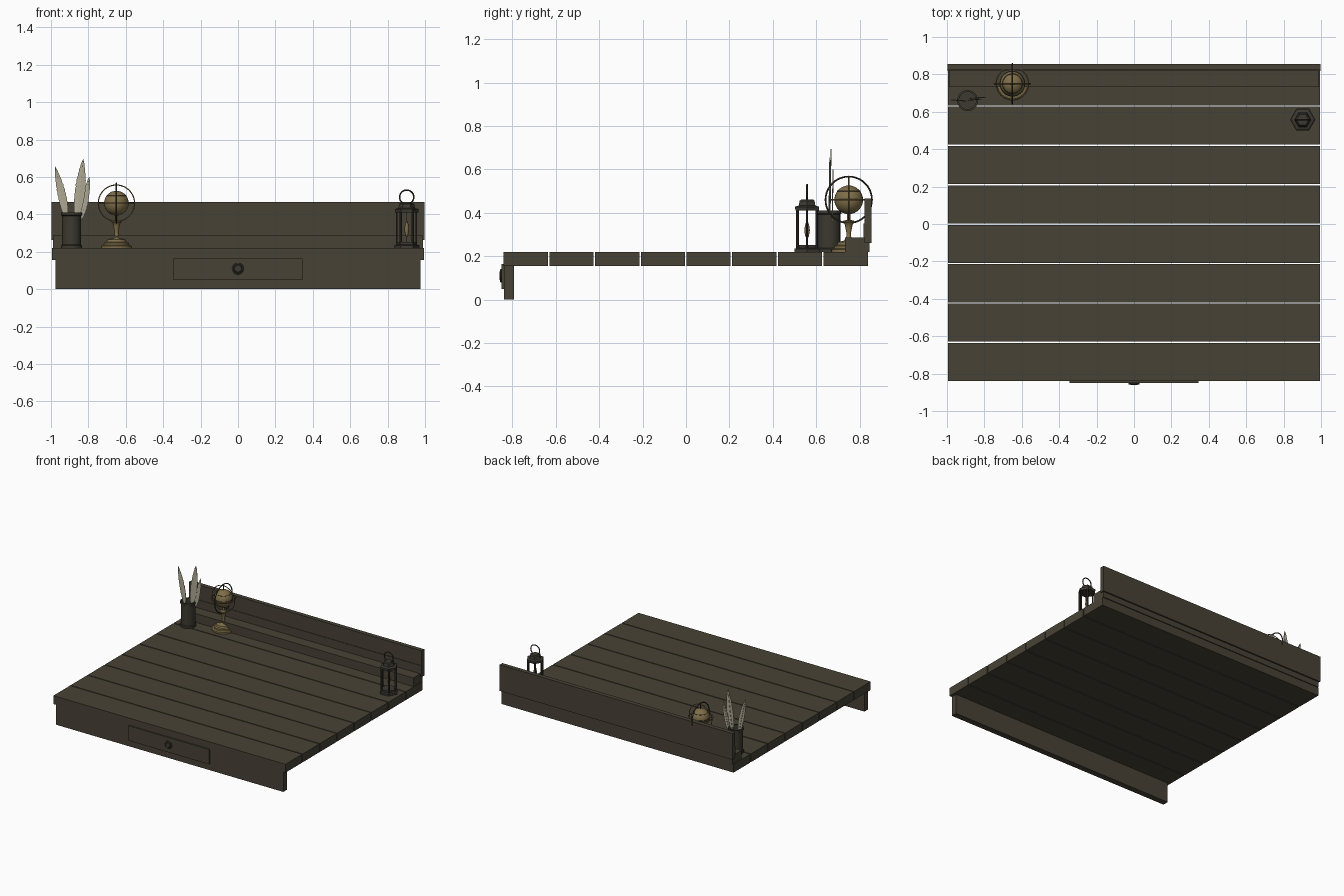
import bpy, bmesh, math
from mathutils import Vector

if "Cube" in bpy.data.objects:
    bpy.data.objects.remove(bpy.data.objects["Cube"])


def material(name, rgb):
    m = bpy.data.materials.new(name)
    m.diffuse_color = (*rgb, 1)
    m.use_nodes = True
    m.node_tree.nodes["Principled BSDF"].inputs["Base Color"].default_value = m.diffuse_color
    return m


WOOD = material("dark wood", (0.064, 0.055, 0.037))
IRON = material("dark iron", (0.045, 0.041, 0.030))
BRASS = material("aged brass", (0.21, 0.155, 0.065))
QUILL = material("pale feather", (0.42, 0.39, 0.29))


def finish(bm, name, mat, smooth=False):
    bmesh.ops.recalc_face_normals(bm, faces=bm.faces[:])
    me = bpy.data.meshes.new(name)
    bm.to_mesh(me)
    bm.free()
    ob = bpy.data.objects.new(name, me)
    bpy.context.collection.objects.link(ob)
    me.materials.append(mat)
    if smooth:
        bpy.ops.object.select_all(action='DESELECT')
        bpy.context.view_layer.objects.active = ob
        ob.select_set(True)
        bpy.ops.object.shade_smooth_by_angle(angle=math.radians(40))
    return ob


def box(name, x0, x1, y0, y1, z0, z1, mat=WOOD):
    bm = bmesh.new()
    bmesh.ops.create_cube(bm, size=1)
    for v in bm.verts:
        v.co = Vector(((x0 + x1) / 2 + v.co.x * (x1 - x0),
                       (y0 + y1) / 2 + v.co.y * (y1 - y0),
                       (z0 + z1) / 2 + v.co.z * (z1 - z0)))
    return finish(bm, name, mat)


def lathe(name, centre, profile, mat, n=24, axis='Z', smooth=True):
    """Turn (radius, height) points about an axis through centre."""
    bm = bmesh.new()
    rings = []
    for r, h in profile:
        ring = []
        for i in range(n):
            a = 2 * math.pi * i / n
            p = (r * math.cos(a), r * math.sin(a), h)
            if axis == 'Y':
                p = (p[0], h, p[1])
            elif axis == 'X':
                p = (h, p[0], p[1])
            ring.append(bm.verts.new(Vector(centre) + Vector(p)))
        rings.append(ring)
    for a, b in zip(rings, rings[1:]):
        for i in range(n):
            bm.faces.new((a[i], a[(i + 1) % n], b[(i + 1) % n], b[i]))
    bm.faces.new(rings[0])
    bm.faces.new(rings[-1])
    return finish(bm, name, mat, smooth)


def hoop(name, centre, r, t, axis, mat, n=40, m=8):
    """Ring of radius r and thickness t around the given axis."""
    bm = bmesh.new()
    grid = []
    for i in range(n):
        a = 2 * math.pi * i / n
        row = []
        for j in range(m):
            b = 2 * math.pi * j / m
            u, w = r + t * math.cos(b), t * math.sin(b)
            c, s = u * math.cos(a), u * math.sin(a)
            p = {'X': (w, c, s), 'Y': (c, w, s), 'Z': (c, s, w)}[axis]
            row.append(bm.verts.new(Vector(centre) + Vector(p)))
        grid.append(row)
    for i in range(n):
        k = (i + 1) % n
        for j in range(m):
            l = (j + 1) % m
            bm.faces.new((grid[i][j], grid[k][j], grid[k][l], grid[i][l]))
    return finish(bm, name, mat, True)


# Desk top: eight planks with narrow gaps
step, gap = 1.685 / 8, 0.007
for i in range(8):
    y = -0.84 + i * step
    box(f"top_plank_{i + 1}", -0.995, 0.995, y, y + step - gap, 0.155, 0.22)

# Front apron, drawer front and round pull
box("front_apron", -0.975, 0.975, -0.838, -0.792, 0, 0.156)
box("drawer_front", -0.345, 0.345, -0.85, -0.836, 0.05, 0.165)
lathe("drawer_pull", (0, -0.849, 0.11), [(0.022, 0), (0.022, -0.007), (0.018, -0.011)],
      IRON, 20, 'Y')
hoop("drawer_pull_ring", (0, -0.853, 0.11), 0.026, 0.005, 'Y', IRON, 28)

# Rear ledge and back board
box("rear_ledge", -0.99, 0.99, 0.733, 0.845, 0.219, 0.287)
box("back_board", -0.998, 0.998, 0.823, 0.856, 0.262, 0.465)
box("back_board_strip", -0.998, 0.998, 0.819, 0.825, 0.287, 0.35)

# Quill cup, hollow with rims
lathe("quill_cup", (-0.89, 0.66, 0.22),
      [(0.056, 0), (0.056, 0.014), (0.051, 0.018), (0.051, 0.172), (0.056, 0.176),
       (0.056, 0.19), (0.046, 0.19), (0.046, 0.02)], IRON, 24)


# Feathers: flat vanes with notched edges, and a quill shaft
def feather(name, base, tip, width, y, start, bend):
    b, t = Vector((base[0], y, base[1])), Vector((tip[0], y + 0.006, tip[1]))
    d = t - b
    side = Vector((d.z, 0, -d.x)).normalized()

    def mid(f):
        return b + d * f + side * bend * math.sin(math.pi * f)
    bm = bmesh.new()
    prev = None
    n = 22
    for i in range(n + 1):
        f = i / n
        w = width * math.sin(math.pi * min(1, 0.08 + 0.92 * f ** 0.85)) ** 0.7
        w *= 0.9 if i % 2 else 1
        c = mid(start + (1 - start) * f)
        row = [bm.verts.new(c - side * w), bm.verts.new(c + Vector((0, -0.002, 0))),
               bm.verts.new(c + side * w)]
        if prev:
            for k in (0, 1):
                bm.faces.new((prev[k], prev[k + 1], row[k + 1], row[k]))
        prev = row
    ob = finish(bm, name, QUILL)
    sol = ob.modifiers.new("thickness", 'SOLIDIFY')
    sol.thickness = 0.002
    cu = bpy.data.curves.new(name + "_shaft", 'CURVE')
    cu.dimensions = '3D'
    cu.bevel_depth = 0.0025
    cu.bevel_resolution = 1
    sp = cu.splines.new('POLY')
    sp.points.add(8)
    for i, p in enumerate(sp.points):
        p.co = (*mid(i / 8 * 0.96), 1)
    cu.materials.append(QUILL)
    bpy.context.collection.objects.link(bpy.data.objects.new(name + "_shaft", cu))


feather("left_feather", (-0.90, 0.25), (-0.978, 0.655), 0.023, 0.657, 0.33, 0.008)
feather("tall_feather", (-0.885, 0.25), (-0.828, 0.695), 0.029, 0.662, 0.32, 0.006)
feather("right_feather", (-0.875, 0.25), (-0.795, 0.60), 0.020, 0.672, 0.36, 0.006)

# Globe: stepped stand, ball, bands and armillary hoops
G = (-0.65, 0.75, 0.46)
lathe("globe_stand", (G[0], G[1], 0.22),
      [(0.082, 0), (0.082, 0.012), (0.068, 0.016), (0.068, 0.028), (0.055, 0.032),
       (0.050, 0.045), (0.022, 0.052), (0.012, 0.065), (0.010, 0.085), (0.016, 0.115),
       (0.020, 0.132), (0.026, 0.137), (0.026, 0.143), (0.008, 0.148), (0.008, 0.18)], BRASS)
bm = bmesh.new()
bmesh.ops.create_uvsphere(bm, u_segments=28, v_segments=16, radius=0.066)
bmesh.ops.translate(bm, verts=bm.verts[:], vec=G)
finish(bm, "globe_ball", BRASS, True)
hoop("globe_equator_band", G, 0.066, 0.0025, 'Z', IRON)
hoop("globe_parallel_band", (G[0], G[1], 0.50), 0.0525, 0.002, 'Z', IRON)
hoop("globe_side_hoop", G, 0.107, 0.004, 'X', IRON)
hoop("globe_front_hoop", G, 0.097, 0.003, 'Y', BRASS)
hoop("globe_level_hoop", G, 0.087, 0.003, 'Z', BRASS)
lathe("globe_axle", G, [(0.004, -0.107), (0.004, 0.107)], IRON, 8)
lathe("globe_cross_axle", G, [(0.003, -0.097), (0.003, 0.097)], IRON, 8, 'X')

# Lantern: six-sided base and roof, posts, flame and carrying ring
LX, LY = 0.902, 0.558
lathe("lantern_base", (LX, LY, 0.22),
      [(0.068, 0), (0.068, 0.014), (0.054, 0.018), (0.054, 0.032)], IRON, 6, smooth=False)
lathe("lantern_roof", (LX, LY, 0.41),
      [(0.062, 0), (0.064, 0.018), (0.044, 0.024), (0.040, 0.045), (0.032, 0.051)],
      IRON, 6, smooth=False)
for sx in (-1, 1):
    for sy in (-1, 1):
        lathe("lantern_post", (LX + sx * 0.032, LY + sy * 0.044, 0.23),
              [(0.006, 0), (0.006, 0.19)], IRON, 8)
    lathe("lantern_side_post", (LX + sx * 0.052, LY, 0.23), [(0.004, 0), (0.004, 0.19)], IRON, 8)
lathe("lantern_wick", (LX, LY, 0.25), [(0.002, 0), (0.002, 0.16)], IRON, 6)
lathe("lantern_flame", (LX, LY, 0.275),
      [(0.001, 0), (0.009, 0.02), (0.013, 0.045), (0.009, 0.07), (0.001, 0.095)], BRASS, 12)
hoop("lantern_ring", (LX, LY, 0.492), 0.038, 0.004, 'Y', IRON, 28)
